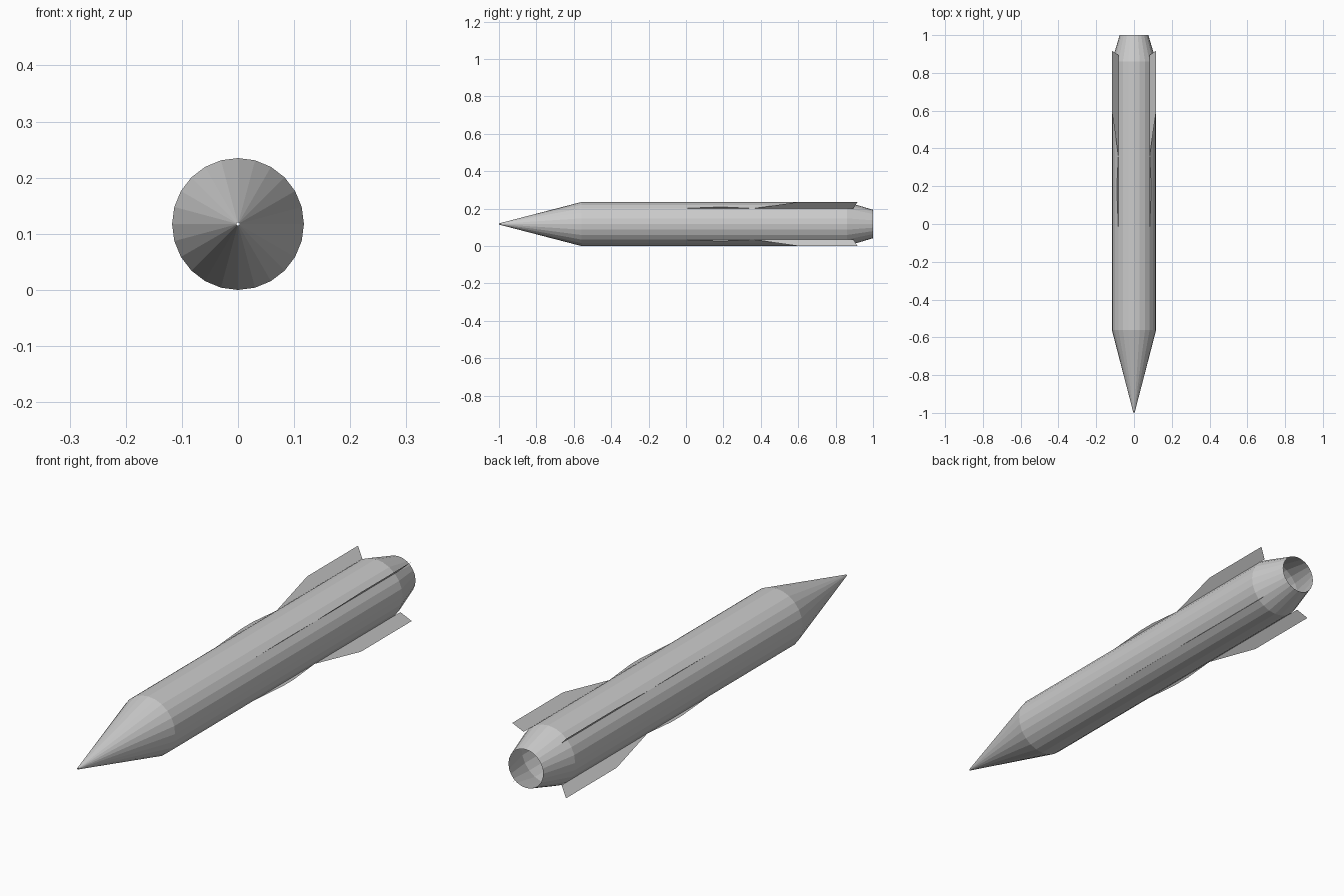
import bpy, bmesh
from math import cos, sin, pi, radians

if "Cube" in bpy.data.objects:
    bpy.data.objects.remove(bpy.data.objects["Cube"])

R = 0.1175      # body radius
CZ = 0.1175     # height of the long axis
SIDES = 24


def make_object(name, bm):
    mesh = bpy.data.meshes.new(name)
    bm.to_mesh(mesh)
    bm.free()
    obj = bpy.data.objects.new(name, mesh)
    bpy.context.collection.objects.link(obj)
    return obj


def ring_tube(name, profile):
    """Open faceted shell lofted along y from (y, radius) pairs."""
    bm = bmesh.new()
    rings = []
    for y, r in profile:
        angles = [2 * pi * i / SIDES for i in range(SIDES)]
        rings.append([bm.verts.new((r * cos(a), y, CZ + r * sin(a))) for a in angles])
    for a, b in zip(rings, rings[1:]):
        for i in range(SIDES):
            j = (i + 1) % SIDES
            bm.faces.new((a[i], b[i], b[j], a[j]))
    bmesh.ops.recalc_face_normals(bm, faces=bm.faces)
    return make_object(name, bm)


def flat_fin(name, outline, angle):
    """Thin sheet in the radial plane at the given angle, from (y, radius) pairs."""
    bm = bmesh.new()
    bm.faces.new([bm.verts.new((r * cos(angle), y, CZ + r * sin(angle)))
                  for y, r in outline])
    return make_object(name, bm)


# Hollow hull: nose cone with a pinhole tip, straight body, tapered open tail
ring_tube("hull", [(-1.0, 0.003), (-0.56, R), (0.86, R), (1.0, 0.076)])

# Four tail fins and four low strakes ahead of them, on the diagonals
TIP = R * 2 ** 0.5
fin_outline = [(0.36, R), (0.60, TIP), (0.917, TIP), (0.895, R)]
strake_outline = [(-0.02, R), (0.15, 0.127), (0.22, 0.127), (0.36, R)]
for k in range(4):
    angle = radians(45 + 90 * k)
    flat_fin(f"tail_fin_{k + 1}", fin_outline, angle)
    flat_fin(f"strake_{k + 1}", strake_outline, angle)
